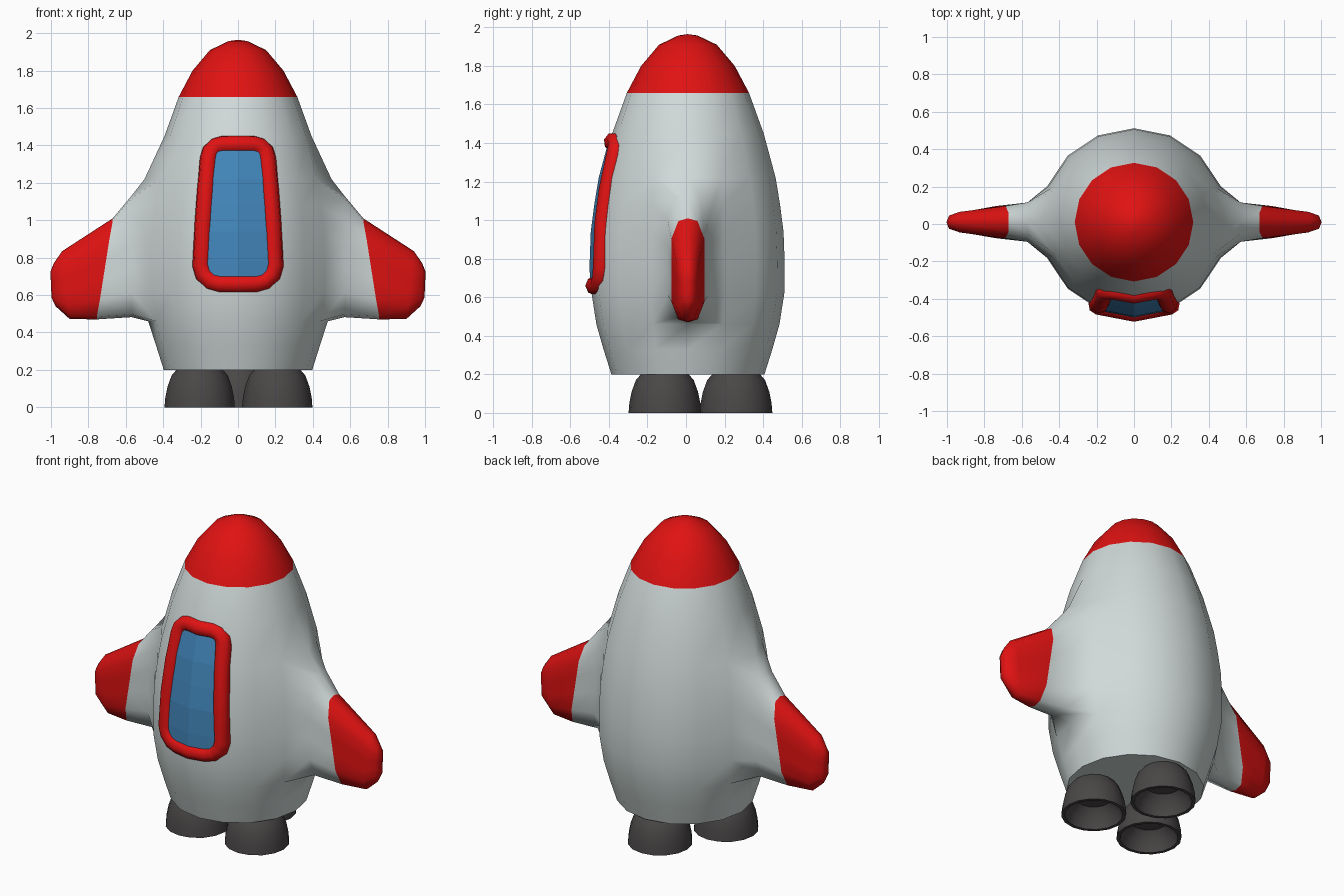
import bpy, bmesh, math
from math import sin, cos, pi

if "Cube" in bpy.data.objects:
    bpy.data.objects.remove(bpy.data.objects["Cube"])


def material(name, rgb):
    m = bpy.data.materials.new(name)
    m.diffuse_color = (*rgb, 1)
    m.use_nodes = True
    m.node_tree.nodes["Principled BSDF"].inputs["Base Color"].default_value = m.diffuse_color
    return m


WHITE = material("pale_grey", (0.63, 0.70, 0.69))
RED = material("red", (0.75, 0.006, 0.006))
BLUE = material("window_blue", (0.055, 0.24, 0.50))
DARK = material("engine_grey", (0.068, 0.062, 0.062))


def finish(bm, name, mats):
    bmesh.ops.recalc_face_normals(bm, faces=bm.faces)
    me = bpy.data.meshes.new(name)
    bm.to_mesh(me)
    bm.free()
    for m in mats:
        me.materials.append(m)
    ob = bpy.data.objects.new(name, me)
    bpy.context.collection.objects.link(ob)
    return ob


CY = 0.01   # body axis in y
N = 16      # body sides
PROFILE = [(0.2, 0.397), (0.33, 0.438), (0.46, 0.475), (0.62, 0.50), (0.78, 0.502), (0.94, 0.496),
           (1.08, 0.478), (1.22, 0.455), (1.45, 0.393), (1.66, 0.317), (1.80, 0.243),
           (1.91, 0.15), (1.958, 0.05)]
LO, HI = 2, 7   # profile rows between which the wings grow
# wing sections: x at bottom, x at top, z low, z high, half thickness
WING = [(0.57, 0.57, 0.482, 1.13, 0.105), (0.755, 0.67, 0.47, 1.01, 0.086),
        (0.90, 0.94, 0.472, 0.835, 0.055), (0.975, 0.985, 0.54, 0.77, 0.035)]

# Body with nose and blended wings
bm = bmesh.new()
rows = [[bm.verts.new((r * cos(2 * pi * k / N), CY + r * sin(2 * pi * k / N), z))
         for k in range(N)] for z, r in PROFILE]
tip = bm.verts.new((0, CY, 1.965))
for j in range(len(rows) - 1):
    for k in range(N):
        if LO <= j < HI and k in (15, 0, 7, 8):
            continue
        f = bm.faces.new((rows[j][k], rows[j][(k + 1) % N], rows[j + 1][(k + 1) % N], rows[j + 1][k]))
        f.material_index = int(PROFILE[j][0] > 1.65)
        f.smooth = True
for k in range(N):
    f = bm.faces.new((rows[-1][k], rows[-1][(k + 1) % N], tip))
    f.material_index = 1
    f.smooth = True
base = bm.faces.new(rows[0])
for e in base.edges:
    e.smooth = False

for side, mid in ((1, 0), (-1, 8)):
    rows[LO][mid].co.x = 0.48 * side
    rows[HI][mid].co.x = 0.50 * side
    order = [(j, -1) for j in range(LO, HI + 1)] + [(HI, 0)]
    order += [(j, 1) for j in range(HI, LO - 1, -1)] + [(LO, 0)]
    prev = {(j, c): rows[j][(mid + c * side) % N] for j, c in order}
    for s, (x0, x1, z0, z1, w) in enumerate(WING):
        last = s == len(WING) - 1
        cur = {}
        for j in range(LO, HI + 1):
            for c in (-1, 0, 1):
                end = j in (LO, HI)
                if c == 0 and not end and not last:
                    continue
                t = (j - LO) / (HI - LO)
                x = x0 + (x1 - x0) * t
                if last and not end:
                    x += 0.02 if c == 0 else 0.006
                z = z0 + (z1 - z0) * t
                if end and c:
                    z += 0.015 if j == LO else -0.015
                y = CY + c * w * (0.58 if end else 1)
                cur[j, c] = bm.verts.new((side * x, y, z))
        for a, b in zip(order, order[1:] + order[:1]):
            f = bm.faces.new((prev[a], prev[b], cur[b], cur[a]))
            f.material_index = int(s >= 2)
            f.smooth = True
        prev = cur
    for j in range(LO, HI):      # wing tip cap
        for c in (-1, 0):
            f = bm.faces.new((prev[j, c], prev[j, c + 1], prev[j + 1, c + 1], prev[j + 1, c]))
            f.material_index = 1
            f.smooth = True
bmesh.ops.delete(bm, geom=[v for v in bm.verts if not v.link_faces], context='VERTS')
finish(bm, "rocket_body", [WHITE, RED])


def front_y(x, z):
    """y of the front body facets at x, z"""
    for (z0, r0), (z1, r1) in zip(PROFILE, PROFILE[1:]):
        if z0 <= z <= z1:
            r = r0 + (r1 - r0) * (z - z0) / (z1 - z0)
            bend = 0.383 * r
            return CY - r + 0.199 * min(abs(x), bend) + 0.668 * max(0, abs(x) - bend)


# Window pane lying on the body
bm = bmesh.new()
pane = []
for z in [0.67] + [p[0] for p in PROFILE if 0.7 < p[0] < 1.3] + [1.40]:
    h = 0.172 - 0.05 * (z - 0.67) / 0.73
    pane.append([bm.verts.new((x, front_y(x, z) - 0.008, z)) for x in (-h, 0, h)])
for a, b in zip(pane, pane[1:]):
    for i in (0, 1):
        bm.faces.new((a[i], a[i + 1], b[i + 1], b[i]))
pane_ob = finish(bm, "window_pane", [BLUE])
if pane_ob.data.polygons[0].normal.y > 0:
    pane_ob.data.flip_normals()

# Window frame: tube along a rounded trapezoid
half = [(0, 0.66)]
half += [(0.095 + 0.10 * sin(a), 0.76 - 0.10 * cos(a)) for a in (0, pi / 6, pi / 3, pi / 2)]
half += [(0.183, 0.98), (0.17, 1.16)]
half += [(0.08 + 0.075 * cos(a), 1.33 + 0.075 * sin(a)) for a in (0, pi / 6, pi / 3, pi / 2)]
half += [(0, 1.405)]
path = half + [(-x, z) for x, z in half[-2:0:-1]]
cu = bpy.data.curves.new("window_frame_path", 'CURVE')
cu.dimensions = '3D'
cu.bevel_depth = 0.05
cu.bevel_resolution = 2
sp = cu.splines.new('POLY')
sp.points.add(len(path) - 1)
for p, (x, z) in zip(sp.points, path):
    p.co = (x, front_y(x, z) + 0.018, z, 1)
sp.use_cyclic_u = True
sp.use_smooth = True
cu.materials.append(RED)
frame = bpy.data.objects.new("window_frame", cu)
bpy.context.collection.objects.link(frame)

# Three hollow engine bells
BELL = [(0.12, 0.205), (0.15, 0.17), (0.172, 0.11), (0.184, 0.05), (0.188, 0.0),
        (0.168, 0.0), (0.15, 0.06), (0.10, 0.11)]
for name, ex, ey in (("engine_left", -0.205, -0.11), ("engine_right", 0.21, -0.11),
                     ("engine_back", 0.0, 0.26)):
    bm = bmesh.new()
    rings = [[bm.verts.new((ex + r * cos(2 * pi * k / N), ey + r * sin(2 * pi * k / N), z))
              for k in range(N)] for r, z in BELL]
    for i, (a, b) in enumerate(zip(rings, rings[1:])):
        for k in range(N):
            f = bm.faces.new((a[k], a[(k + 1) % N], b[(k + 1) % N], b[k]))
            f.smooth = i != 4
    bm.faces.new(rings[0])
    bm.faces.new(rings[-1])
    for ring in (rings[4], rings[5]):
        for k in range(N):
            bm.edges.get((ring[k], ring[(k + 1) % N])).smooth = False
    finish(bm, name, [DARK])
